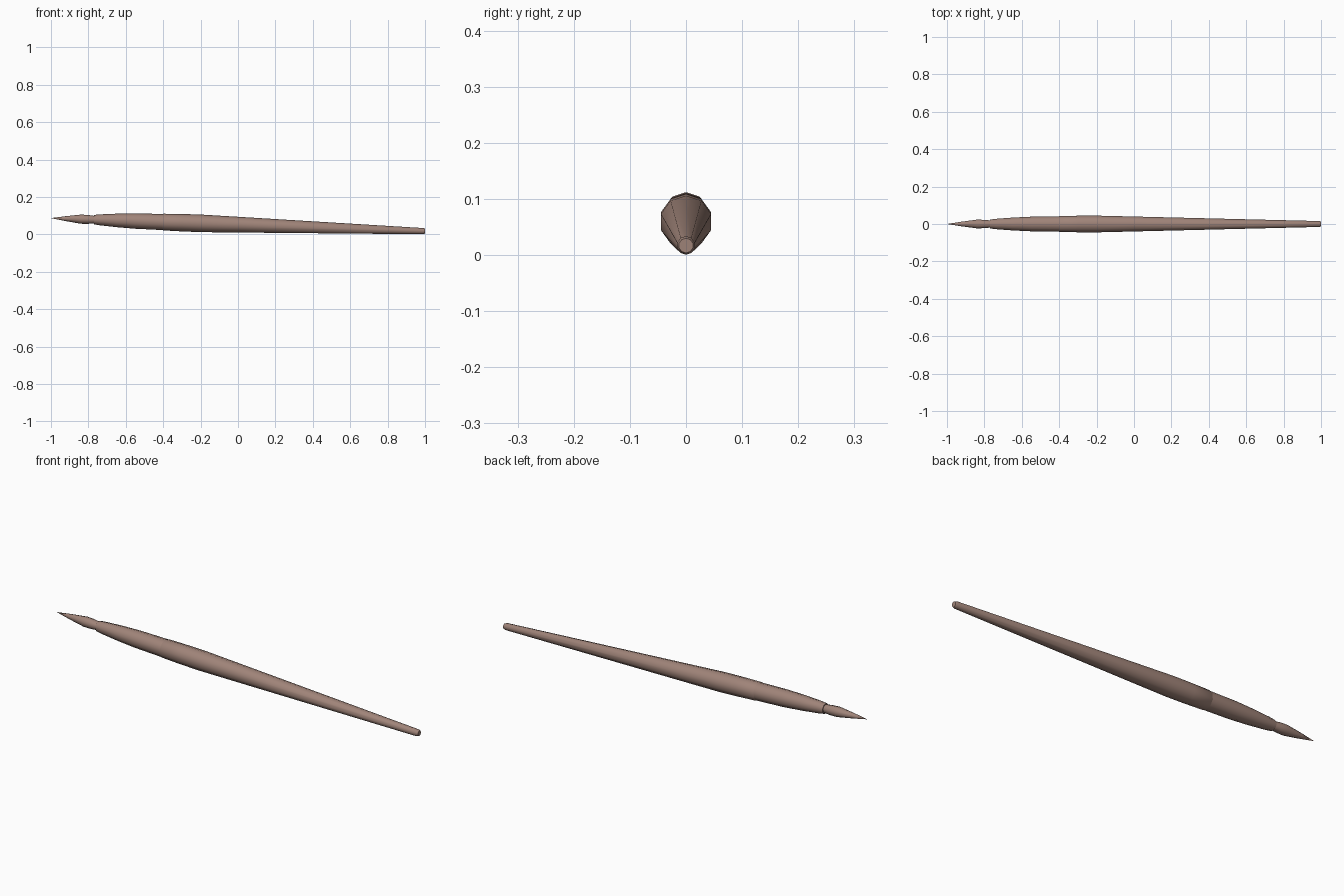
import bpy, bmesh, math
from mathutils import Vector

if "Cube" in bpy.data.objects:
    bpy.data.objects.remove(bpy.data.objects["Cube"])

SIDES = 10
TAIL, TIP = Vector((1, 0, 0.017)), Vector((-1, 0, 0.087))
AXIS = (TAIL - TIP).normalized()
UP = Vector((AXIS.z * -1, 0, AXIS.x))
SIDE = Vector((0, 1, 0))

mat = bpy.data.materials.new("brown")
mat.diffuse_color = (0.35, 0.23, 0.19, 1)
mat.use_nodes = True
mat.node_tree.nodes["Principled BSDF"].inputs["Base Color"].default_value = mat.diffuse_color


def lathe(name, profile):
    """Turn (x, radius) points around the tilted brush axis."""
    bm = bmesh.new()
    rings = []
    for x, r in profile:
        c = TIP + (TAIL - TIP) * (x + 1) / 2
        if r == 0:
            rings.append([bm.verts.new(c)])
            continue
        angles = [2 * math.pi * i / SIDES for i in range(SIDES)]
        rings.append([bm.verts.new(c + r * (UP * math.cos(a) + SIDE * math.sin(a)))
                      for a in angles])
    for a, b in zip(rings, rings[1:]):
        for i in range(SIDES):
            j = (i + 1) % SIDES
            quad = [a[i % len(a)], a[j % len(a)], b[j % len(b)], b[i % len(b)]]
            bm.faces.new(list(dict.fromkeys(quad)))
    for ring in (rings[0], rings[-1]):
        if len(ring) > 1:
            bm.faces.new(ring)
    bmesh.ops.recalc_face_normals(bm, faces=bm.faces)
    mesh = bpy.data.meshes.new(name)
    bm.to_mesh(mesh)
    bm.free()
    obj = bpy.data.objects.new(name, mesh)
    bpy.context.collection.objects.link(obj)
    mesh.materials.append(mat)
    bpy.ops.object.select_all(action='DESELECT')
    obj.select_set(True)
    bpy.context.view_layer.objects.active = obj
    bpy.ops.object.shade_smooth_by_angle(angle=math.radians(40))


# Pointed hair tuft
lathe("bristles", [(-1, 0), (-0.925, 0.0125), (-0.84, 0.0245), (-0.80, 0.0235), (-0.76, 0.019)])
# Collar holding the hair
lathe("ferrule", [(-0.77, 0.025), (-0.74, 0.029), (-0.65, 0.036), (-0.55, 0.041), (-0.40, 0.043)])
# Long tapered handle
lathe("handle", [(-0.405, 0.041), (-0.40, 0.0445), (-0.30, 0.0465), (-0.20, 0.047),
                 (0, 0.042), (0.99, 0.0165), (1, 0.013)])
